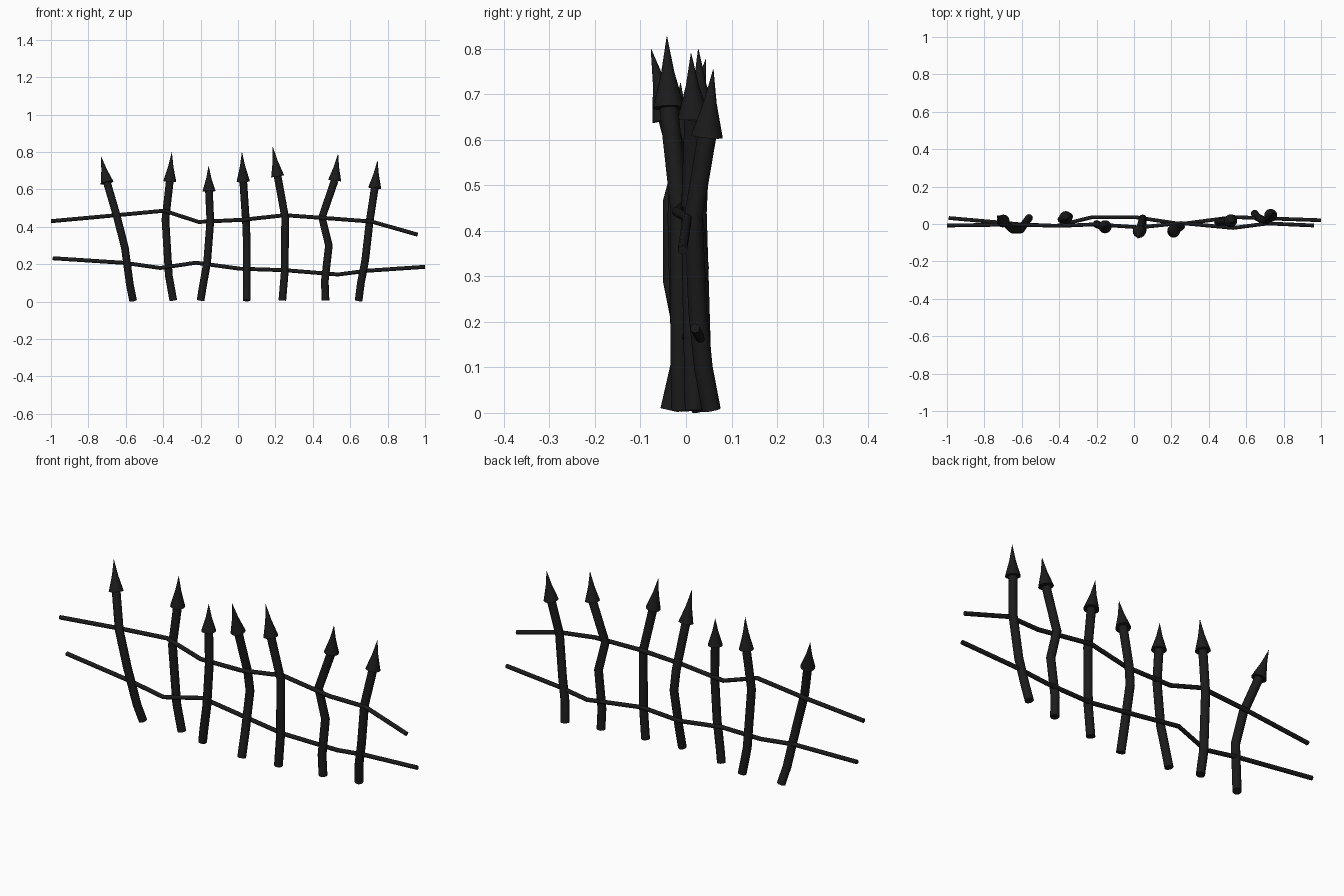
import bpy, bmesh, math
from mathutils import Vector

iron = bpy.data.materials.new("black iron")
iron.diffuse_color = (0.011, 0.011, 0.011, 1)


def sweep(name, path, radii, sides):
    """Round tube along a path; a radius per point, flat caps on both ends."""
    pts = [Vector(p) for p in path]
    bm = bmesh.new()
    rings = []
    for i, p in enumerate(pts):
        t = (pts[min(i + 1, len(pts) - 1)] - pts[max(i - 1, 0)]).normalized()
        u = t.cross(Vector((0, 1, 0))).normalized()
        v = t.cross(u)
        rings.append([bm.verts.new(p + radii[i] * (u * math.cos(a) + v * math.sin(a)))
                      for a in (2 * math.pi * k / sides for k in range(sides))])
    for a, b in zip(rings, rings[1:]):
        for k in range(sides):
            n = (k + 1) % sides
            bm.faces.new((a[k], a[n], b[n], b[k]))
    bm.faces.new(rings[0])
    bm.faces.new(rings[-1])
    bmesh.ops.recalc_face_normals(bm, faces=bm.faces)
    me = bpy.data.meshes.new(name)
    bm.to_mesh(me)
    bm.free()
    me.materials.append(iron)
    ob = bpy.data.objects.new(name, me)
    bpy.context.collection.objects.link(ob)
    bpy.context.view_layer.objects.active = ob
    ob.select_set(True)
    bpy.ops.object.shade_smooth_by_angle(angle=math.radians(40))
    ob.select_set(False)


# Bent posts: path from the ground to the spike base, then the spike tip
posts = [
    ([(-.561, .033, .006), (-.578, .01, .09), (-.605, -.03, .29), (-.65, -.03, .465), (-.70, .016, .635)], (-.733, .044, .778)),
    ([(-.346, .04, .006), (-.37, .034, .14), (-.388, .025, .44), (-.365, .034, .642)], (-.354, .027, .80)),
    ([(-.20, .0, .006), (-.19, -.005, .07), (-.165, -.015, .21), (-.148, -.02, .43), (-.155, -.015, .59)], (-.157, -.012, .725)),
    ([(.046, -.036, .006), (.047, -.01, .12), (.047, .03, .32), (.043, .018, .42), (.028, -.04, .645)], (.021, -.077, .80)),
    ([(.237, -.012, .006), (.25, -.014, .16), (.252, -.014, .45), (.212, -.038, .67)], (.186, -.042, .827)),
    ([(.468, .018, .006), (.464, .016, .11), (.486, .012, .30), (.449, .01, .45), (.517, .017, .648)], (.535, .011, .79)),
    ([(.645, .056, .006), (.657, .038, .10), (.68, .026, .22), (.704, .016, .43), (.731, .046, .607)], (.746, .06, .755)),
]
for i, (path, tip) in enumerate(posts, 1):
    sweep(f"post_{i}", path, [.0205] * len(path), 12)
    base, end = Vector(path[-1]), Vector(tip)
    sweep(f"spike_{i}", [base, base.lerp(end, .5), end], [.035, .0145, .0005], 16)

# Crooked rails running through the posts
upper = [(-1, -.008, .43), (-.65, -.003, .462), (-.395, -.01, .486), (-.21, -.002, .426), (.03, -.018, .438),
         (.25, .005, .462), (.53, -.021, .442), (.715, .003, .428), (.96, -.008, .358)]
lower = [(-.99, .032, .232), (-.605, -.002, .207), (-.415, -.01, .18), (-.225, .036, .208), (.01, .036, .176),
         (.25, .0, .168), (.535, .037, .145), (.69, .031, .165), (1, .02, .186)]
for name, path in (("upper_rail", upper), ("lower_rail", lower)):
    sweep(name, path, [.0105] * len(path), 10)
